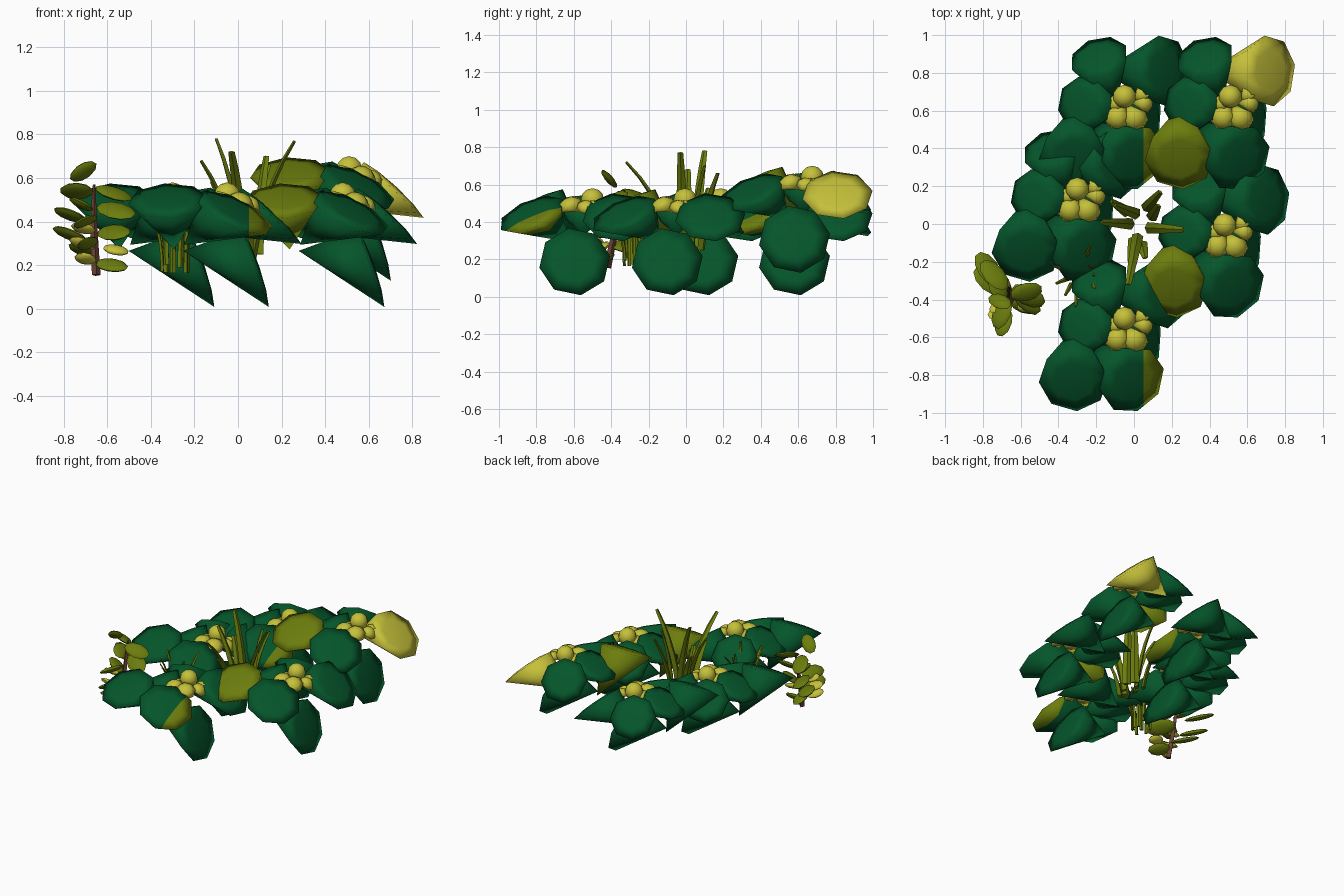
import bpy, bmesh, math, random
from mathutils import Vector, Matrix

if "Cube" in bpy.data.objects:
    bpy.data.objects.remove(bpy.data.objects["Cube"])

random.seed(4)


def mat(name, c):
    m = bpy.data.materials.new(name)
    m.diffuse_color = (*c, 1)
    m.use_nodes = True
    m.node_tree.nodes["Principled BSDF"].inputs["Base Color"].default_value = m.diffuse_color
    return m


GREEN = mat("dark green", (0.0015, 0.092, 0.024))
OLIVE = mat("olive", (0.15, 0.205, 0.004))
YELLOW = mat("yellow", (0.56, 0.53, 0.042))
BROWN = mat("brown", (0.15, 0.055, 0.035))


def finish(bm, name, mats, angle=35):
    bmesh.ops.recalc_face_normals(bm, faces=bm.faces)
    me = bpy.data.meshes.new(name)
    bm.to_mesh(me)
    bm.free()
    ob = bpy.data.objects.new(name, me)
    bpy.context.collection.objects.link(ob)
    for m in mats:
        me.materials.append(m)
    bpy.ops.object.select_all(action='DESELECT')
    ob.select_set(True)
    bpy.context.view_layer.objects.active = ob
    bpy.ops.object.shade_smooth_by_angle(angle=math.radians(angle))
    return ob


# Leaf: nearly flat octagon whose underside tapers to a point below the inner edge
def leaf(name, pos, az, tilt, r, mats, split=None, dome=0.1, depth=1.55):
    a, t = math.radians(az), math.radians(tilt)
    h = Vector((math.cos(a), math.sin(a), 0))
    up = Vector((0, 0, 1))
    n = h * math.sin(t) + up * math.cos(t)
    u = h * math.cos(t) - up * math.sin(t)
    v = n.cross(u)
    c = Vector(pos)
    bm = bmesh.new()
    rings = []
    for k, hh in ((1.0, 0), (0.6, 0.7)):
        ring = []
        for i in range(8):
            q = math.radians(45 * i + 10)
            ring.append(bm.verts.new(c + (u * math.cos(q) + v * math.sin(q)) * r * k
                                     + n * r * dome * hh))
        rings.append(ring)
    top = bm.verts.new(c + n * r * dome)
    apex = bm.verts.new(c - u * r * 0.95 - n * r * depth)
    lo, hi = rings
    for i in range(8):
        j = (i + 1) % 8
        bm.faces.new((lo[i], lo[j], hi[j], hi[i]))
        bm.faces.new((hi[i], hi[j], top))
        bm.faces.new((lo[j], lo[i], apex))
    if split is not None:
        bmesh.ops.bisect_plane(bm, geom=bm.verts[:] + bm.edges[:] + bm.faces[:],
                               plane_co=(split, 0, 0), plane_no=(1, 0, 0))
        for f in bm.faces:
            f.material_index = int(f.calc_center_median().x > split)
    finish(bm, name, mats, 180)


def ellipsoid(name, pos, size, rot, m, seg=10, rings=6):
    bm = bmesh.new()
    bmesh.ops.create_uvsphere(bm, u_segments=seg, v_segments=rings, radius=1)
    M = Matrix.Translation(pos) @ rot.to_4x4() @ Matrix.Diagonal((*size, 1))
    bmesh.ops.transform(bm, matrix=M, verts=bm.verts)
    finish(bm, name, [m], 60)


# Tapered strand through a quadratic path, used for grass and stem
def strand(name, p0, p1, p2, w, th, m, taper=0.5):
    p0, p1, p2 = Vector(p0), Vector(p1), Vector(p2)
    d = p2 - p0
    side = Vector((-d.y, d.x, 0))
    side = side.normalized() if side.length > 1e-4 else Vector((1, 0, 0))
    bm = bmesh.new()
    prev = None
    for i in range(6):
        s = i / 5
        p = p0 * (1 - s) ** 2 + p1 * 2 * s * (1 - s) + p2 * s * s
        tan = ((p1 - p0) * (1 - s) + (p2 - p1) * s).normalized()
        nn = tan.cross(side).normalized()
        k = 1 - taper * s ** 2
        ring = [bm.verts.new(p + side * w * k * x + nn * th * k * y)
                for x, y in ((1, 0), (0, 1), (-1, 0), (0, -1))]
        if prev:
            for a in range(4):
                b = (a + 1) % 4
                bm.faces.new((prev[a], prev[b], ring[b], ring[a]))
        else:
            bm.faces.new(ring)
        prev = ring
    bm.faces.new(prev)
    finish(bm, name, [m])


# Leaf rosette: offset, direction, tilt, radius, depth
ROSETTE = {
    "left": ((-0.25, 0.02, 0.475), 180, 28, 0.152, 1.6),
    "front_left": ((-0.30, -0.26, 0.495), -95, 26, 0.185, 1.8),
    "front": ((0.01, -0.26, 0.44), -40, 33, 0.187, 1.55),
    "back_left": ((-0.165, 0.27, 0.44), 108, 48, 0.158, 1.55),
    "back_right": ((0.175, 0.20, 0.425), 0, 43, 0.19, 1.45),
    "drooping": ((0.10, -0.03, 0.187), 0, 71, 0.192, 1.5),
}
CLUSTERS = [(-0.02, 0.61, 0), (0.54, 0.61, 0.12), (-0.27, 0.12, 0),
            (0.51, -0.07, 0), (-0.02, -0.565, 0)]
SPECIAL = {(1, "front_left"): OLIVE, (3, "front_left"): OLIVE, (1, "back_right"): YELLOW}

# Flower petals: offset, direction, tilt, radius
PETALS = [((-0.075, -0.055, 0.495), -125, 32, 0.065), ((0.03, -0.06, 0.49), -60, 35, 0.068),
          ((0.085, 0.03, 0.48), 0, 50, 0.05), ((0.075, 0.085, 0.48), 40, 45, 0.05),
          ((-0.085, 0.03, 0.49), 170, 35, 0.045)]

for k, (cx, cy, cz) in enumerate(CLUSTERS):
    o = Vector((cx, cy, cz))
    for nm, (off, az, tilt, r, dep) in ROSETTE.items():
        split = 0.05 if nm == "front" and k in (0, 4) else None
        mats = [GREEN, OLIVE] if split else [SPECIAL.get((k, nm), GREEN)]
        leaf(f"{nm}_leaf_{k}", o + Vector(off), az, tilt, r, mats, split, depth=dep)
    for i, (off, az, tilt, r) in enumerate(PETALS):
        leaf(f"flower_petal_{k}_{i}", o + Vector(off), az, tilt, r, [YELLOW], None, 0.6, 1.3)
    ellipsoid(f"flower_bud_{k}", o + Vector((-0.03, 0.065, 0.52)), (0.062, 0.062, 0.06),
              Matrix.Identity(3), YELLOW)

# Tall grass tuft in the middle: base, tip
TALL = [((0.02, 0.05, 0.24), (-0.10, 0.10, 0.78)), ((-0.01, 0.0, 0.24), (-0.17, 0.01, 0.68)),
        ((0.07, -0.02, 0.23), (0.26, -0.03, 0.77)), ((0.06, 0.08, 0.25), (0.14, 0.17, 0.66)),
        ((0.02, -0.06, 0.23), (-0.03, -0.32, 0.72)), ((0.09, 0.03, 0.25), (0.13, 0.1, 0.70)),
        ((0.0, -0.08, 0.23), (-0.02, -0.2, 0.55)), ((-0.03, 0.06, 0.25), (-0.12, 0.12, 0.58)),
        ((0.04, -0.1, 0.23), (0.06, -0.18, 0.5))]
for i, (b, t) in enumerate(TALL):
    mid = (b[0] * 0.75 + t[0] * 0.25, b[1] * 0.75 + t[1] * 0.25, b[2] * 0.4 + t[2] * 0.6)
    strand(f"tall_grass_blade_{i}", b, mid, t, 0.03, 0.014, OLIVE)

# Short grass tuft near the front left
for i in range(11):
    q = i * 2 * math.pi / 11
    rr = random.uniform(0.08, 0.18)
    b = (-0.29 + 0.06 * math.cos(q), -0.27 + 0.06 * math.sin(q), random.uniform(0.16, 0.22))
    t = (-0.29 + rr * 0.8 * math.cos(q), -0.27 + rr * math.sin(q), random.uniform(0.42, 0.55))
    mid = (b[0], b[1], t[2] * 0.8)
    strand(f"short_grass_blade_{i}", b, mid, t, 0.014, 0.008, OLIVE)

# Leafy twig at the left: position, direction, pitch, half length, colour
strand("twig_stem", (-0.65, -0.42, 0.155), (-0.665, -0.38, 0.35), (-0.66, -0.33, 0.57),
       0.02, 0.02, BROWN, 0.7)
TWIG = [((-0.71, -0.41, 0.63), 150, -35, 0.075, OLIVE), ((-0.74, -0.27, 0.54), 130, -10, 0.1, OLIVE),
        ((-0.57, -0.36, 0.53), 10, -15, 0.09, OLIVE), ((-0.56, -0.38, 0.45), -30, -15, 0.1, OLIVE),
        ((-0.77, -0.24, 0.43), 125, 5, 0.105, OLIVE), ((-0.77, -0.30, 0.34), 140, 12, 0.1, OLIVE),
        ((-0.57, -0.40, 0.35), -50, -8, 0.1, OLIVE), ((-0.70, -0.47, 0.40), -110, 0, 0.09, OLIVE),
        ((-0.69, -0.52, 0.30), -105, 10, 0.08, OLIVE), ((-0.58, -0.43, 0.2), -20, -10, 0.08, OLIVE),
        ((-0.72, -0.33, 0.48), 110, 5, 0.09, OLIVE), ((-0.71, -0.32, 0.27), 120, 0, 0.1, OLIVE),
        ((-0.71, -0.44, 0.37), 200, 15, 0.06, YELLOW), ((-0.715, -0.47, 0.30), 200, 20, 0.065, YELLOW),
        ((-0.70, -0.50, 0.23), 220, 15, 0.06, YELLOW), ((-0.56, -0.44, 0.27), 0, -10, 0.06, YELLOW)]
for i, (p, az, pitch, ln, m) in enumerate(TWIG):
    rot = Matrix.Rotation(math.radians(az), 3, 'Z') @ Matrix.Rotation(math.radians(-pitch), 3, 'Y') \
        @ Matrix.Rotation(math.radians(30), 3, 'X')
    ellipsoid(f"twig_leaf_{i}", p, (ln, ln * 0.62, 0.018), rot, m, 10, 6)
